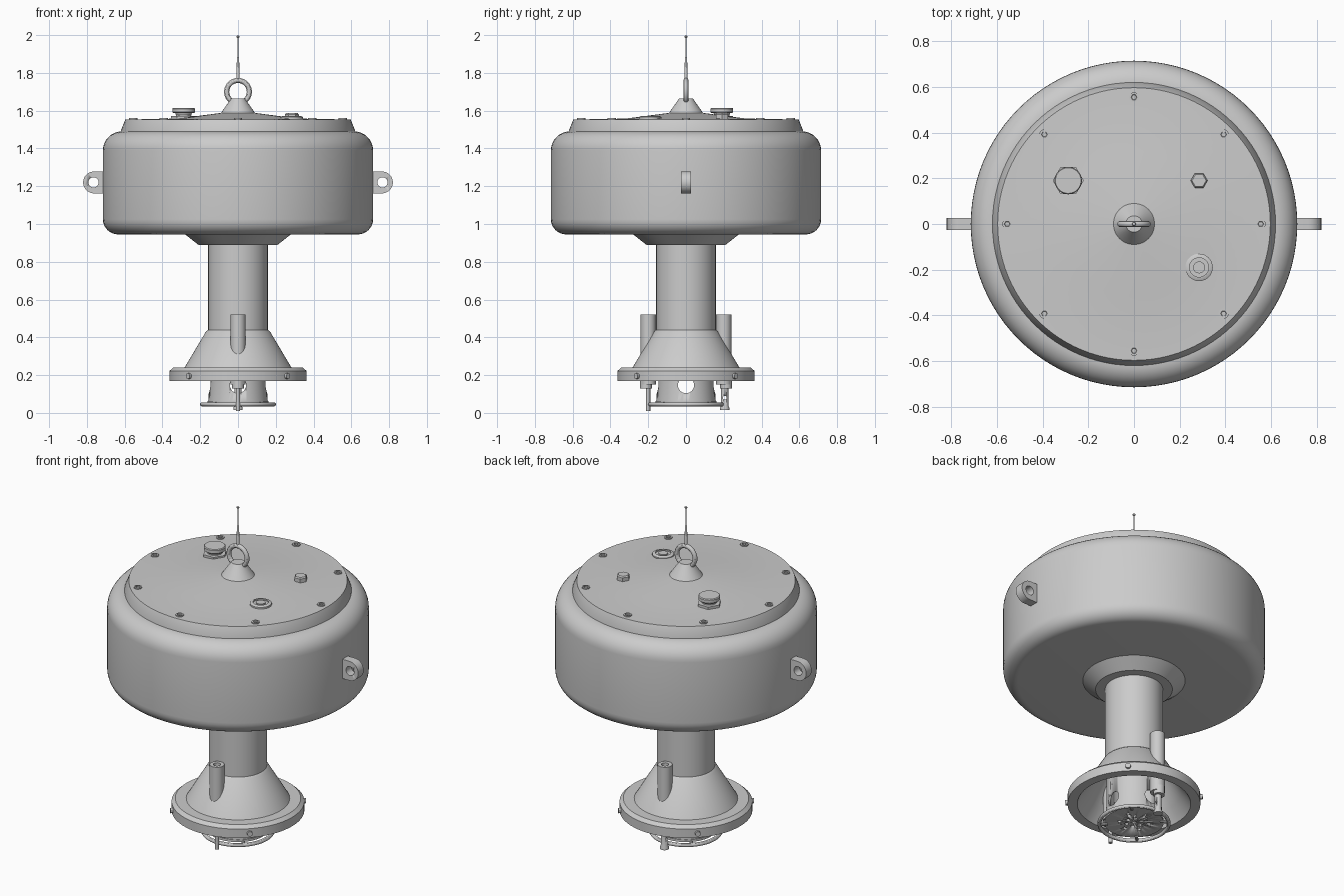
import bpy, bmesh, math
from math import sin, cos, pi, radians
from mathutils import Matrix, Vector

cube = bpy.data.objects.get("Cube")
if cube:
    bpy.data.objects.remove(cube, do_unlink=True)

GREY = (0.6, 0.6, 0.6, 1)
metal = bpy.data.materials.new("plain grey")
metal.use_nodes = True
metal.diffuse_color = GREY
metal.node_tree.nodes["Principled BSDF"].inputs["Base Color"].default_value = GREY


def finish(name, bm, angle=30):
    """Turn a bmesh into a named, shaded object."""
    bmesh.ops.recalc_face_normals(bm, faces=bm.faces)
    mesh = bpy.data.meshes.new(name)
    bm.to_mesh(mesh)
    bm.free()
    mesh.materials.append(metal)
    ob = bpy.data.objects.new(name, mesh)
    bpy.context.collection.objects.link(ob)
    bpy.ops.object.select_all(action='DESELECT')
    ob.select_set(True)
    bpy.context.view_layer.objects.active = ob
    bpy.ops.object.shade_smooth_by_angle(angle=radians(angle))
    return ob


def lathe(name, profile, at=(0, 0), segs=32, closed=False, turn=0):
    """Revolve (radius, z) points round a vertical axis."""
    bm = bmesh.new()
    rings = []
    for r, z in profile:
        if r == 0:
            rings.append([bm.verts.new((at[0], at[1], z))] * segs)
        else:
            rings.append([bm.verts.new((at[0] + r * cos(turn + 2 * pi * i / segs),
                                        at[1] + r * sin(turn + 2 * pi * i / segs), z))
                          for i in range(segs)])
    pairs = list(zip(rings, rings[1:]))
    if closed:
        pairs.append((rings[-1], rings[0]))
    for a, b in pairs:
        for i in range(segs):
            j = (i + 1) % segs
            quad = list(dict.fromkeys((a[i], a[j], b[j], b[i])))
            if len(quad) > 2:
                bm.faces.new(quad)
    return finish(name, bm)


def rod(name, start, end, radius, segs=16):
    """Capped cylinder between two points."""
    a, b = Vector(start), Vector(end)
    bm = bmesh.new()
    turn = (b - a).to_track_quat('Z', 'Y').to_matrix().to_4x4()
    bmesh.ops.create_cone(bm, cap_ends=True, segments=segs, radius1=radius, radius2=radius,
                          depth=(b - a).length, matrix=Matrix.Translation((a + b) / 2) @ turn)
    return finish(name, bm)


def ring(name, centre, major, minor, upright=False):
    bpy.ops.mesh.primitive_torus_add(major_radius=major, minor_radius=minor, location=centre,
                                     major_segments=48, minor_segments=12,
                                     rotation=(pi / 2 if upright else 0, 0, 0))
    ob = bpy.context.object
    ob.name = name
    ob.data.materials.append(metal)
    bpy.ops.object.shade_smooth_by_angle()


def cut(target, cutters):
    for c in cutters:
        c.hide_render = True
        c.hide_set(True)
        c.display_type = 'WIRE'
        mod = target.modifiers.new("cut", 'BOOLEAN')
        mod.operation = 'DIFFERENCE'
        mod.object = c
        mod.solver = 'EXACT'


def arc(r, z, rad, a0, a1, n=8):
    return [(r + rad * cos(radians(a0 + (a1 - a0) * i / n)),
             z + rad * sin(radians(a0 + (a1 - a0) * i / n))) for i in range(n + 1)]


def polar(r, degrees):
    return r * cos(radians(degrees)), r * sin(radians(degrees))


# Float body, lid and lower collar
lathe("float_body", [(0, 0.945)] + arc(0.635, 1.025, 0.08, -90, 0)
      + arc(0.615, 1.39, 0.1, 0, 90) + [(0, 1.49)], segs=96)
lathe("lid", [(0, 1.47), (0.62, 1.47), (0.62, 1.495), (0.597, 1.553), (0.32, 1.558),
              (0.09, 1.588), (0, 1.588)], segs=96)
lathe("lower_collar", [(0, 0.96), (0.28, 0.96), (0.28, 0.945), (0.21, 0.89), (0, 0.89)], segs=64)

# Column opening into a hollow flared skirt with a flange
lathe("column_and_skirt", [(0.158, 0.9), (0.158, 0.44), (0.17, 0.43), (0.283, 0.24), (0.343, 0.24),
                           (0.363, 0.222), (0.363, 0.168), (0.31, 0.168), (0.29, 0.2),
                           (0.26, 0.24), (0.15, 0.42), (0.13, 0.9)], segs=64, closed=True)
for k in range(4):
    a = 45 + 90 * k
    rod("flange_screw", (*polar(0.35, a), 0.195), (*polar(0.376, a), 0.195), 0.015, 12)

# Lower sensor housing with side ports
housing = lathe("sensor_housing", [(0.15, 0.42), (0.15, 0.17), (0.158, 0.06),
                                   (0.14, 0.06), (0.135, 0.42)], segs=64, closed=True)
cut(housing, [rod("port_cutter_" + "xy"[k], (*polar(0.3, 90 * k), 0.147),
                  (*polar(0.3, 90 * k + 180), 0.147), 0.043, 32) for k in range(2)])

# Perforated base plate
plate = lathe("perforated_plate", [(0, 0.05), (0.162, 0.05), (0.162, 0.064), (0, 0.064)], segs=64)
spots = [(0, 0)] + [polar(0.042, 60 * k) for k in range(6)] + [polar(0.08, 30 + 60 * k) for k in range(6)]
cut(plate, [rod("plate_hole_cutter", (x, y, 0.02), (x, y, 0.09), 0.011, 12) for x, y in spots])

# Guard ring with its spokes
ring("guard_ring", (0, 0, 0.045), 0.19, 0.011)
for k in range(4):
    a = 45 + 90 * k
    rod("guard_spoke", (*polar(0.145, a), 0.05), (*polar(0.19, a), 0.045), 0.009, 10)

# Instrument tubes through the skirt, front and back
for y in (-0.2, 0.2):
    lathe("instrument_tube", [(0, 0.15), (0.04, 0.15), (0.04, 0.52), (0.02, 0.52), (0.02, 0.45),
                              (0, 0.45)], at=(0, y))
    s = 1 if y > 0 else -1
    lathe("tube_gland", [(0, 0.128), (0.031, 0.128), (0.031, 0.18), (0, 0.18)], at=(0, y + s * 0.012))
rod("front_probe", (0, -0.2, 0.01), (0, -0.2, 0.14), 0.011)
probe = lathe("back_probe", [(0, 0.015), (0.025, 0.015), (0.025, 0.025), (0.019, 0.04),
                             (0.019, 0.135), (0, 0.135)], at=(0, 0.205))
cut(probe, [rod("probe_slot_cutter", (-0.1, 0.205, 0.08), (0.1, 0.205, 0.08), 0.01, 12)])

# Side mooring lugs: rounded tabs with a hole
for s in (-1, 1):
    bm = bmesh.new()
    outline = [(0.68, 1.162)] + arc(0.762, 1.22, 0.058, -90, 90, 16) + [(0.68, 1.278)]
    face = bm.faces.new([bm.verts.new((s * x, -0.026, z)) for x, z in outline])
    moved = bmesh.ops.extrude_face_region(bm, geom=[face])["geom"]
    bmesh.ops.translate(bm, verts=[v for v in moved if isinstance(v, bmesh.types.BMVert)],
                        vec=(0, 0.052, 0))
    lug = finish("mooring_lug", bm)
    cut(lug, [rod("lug_hole_cutter", (s * 0.765, -0.1, 1.22), (s * 0.765, 0.1, 1.22), 0.027, 24)])

# Lid bolts with hex sockets
for k in range(8):
    x, y = polar(0.555, 45 * k)
    lathe("lid_bolt", [(0, 1.54), (0.022, 1.54), (0.022, 1.56), (0.013, 1.56)], at=(x, y), segs=20)
    lathe("bolt_socket", [(0.013, 1.56), (0.011, 1.555), (0, 1.555)], at=(x, y), segs=6)

# Mushroom vent
vent = (-0.288, 0.19)
lathe("vent_base", [(0, 1.54), (0.068, 1.54), (0.068, 1.572), (0, 1.572)], at=vent, segs=6)
lathe("vent_neck", [(0, 1.56), (0.046, 1.56), (0.04, 1.576), (0.046, 1.592), (0, 1.592)], at=vent)
lathe("vent_cap", [(0, 1.588), (0.056, 1.588), (0.06, 1.592), (0.06, 1.61), (0.056, 1.615),
                   (0, 1.615)], at=vent)

# Hex plug and recessed connector
lathe("hex_plug", [(0, 1.55), (0.037, 1.55), (0.037, 1.58), (0.031, 1.587), (0, 1.587)],
      at=(0.285, 0.19), segs=6)
port = (0.285, -0.19)
lathe("connector_rim", [(0, 1.55), (0.06, 1.55), (0.06, 1.566), (0.048, 1.572), (0.042, 1.572),
                        (0.042, 1.564), (0, 1.564)], at=port)
lathe("connector_core", [(0, 1.56), (0.026, 1.56), (0.026, 1.571), (0, 1.571)], at=port)

# Lifting cone, ring and antenna
lathe("lifting_cone", [(0, 1.57), (0.092, 1.57), (0.092, 1.585), (0.036, 1.665), (0, 1.665)], segs=48)
ring("lifting_ring", (0, 0, 1.7), 0.06, 0.0135, upright=True)
lathe("antenna", [(0, 1.76), (0.009, 1.76), (0.006, 1.88), (0.003, 1.885), (0.003, 1.985),
                  (0.007, 1.988), (0.007, 1.996), (0, 2.0)], segs=12)
